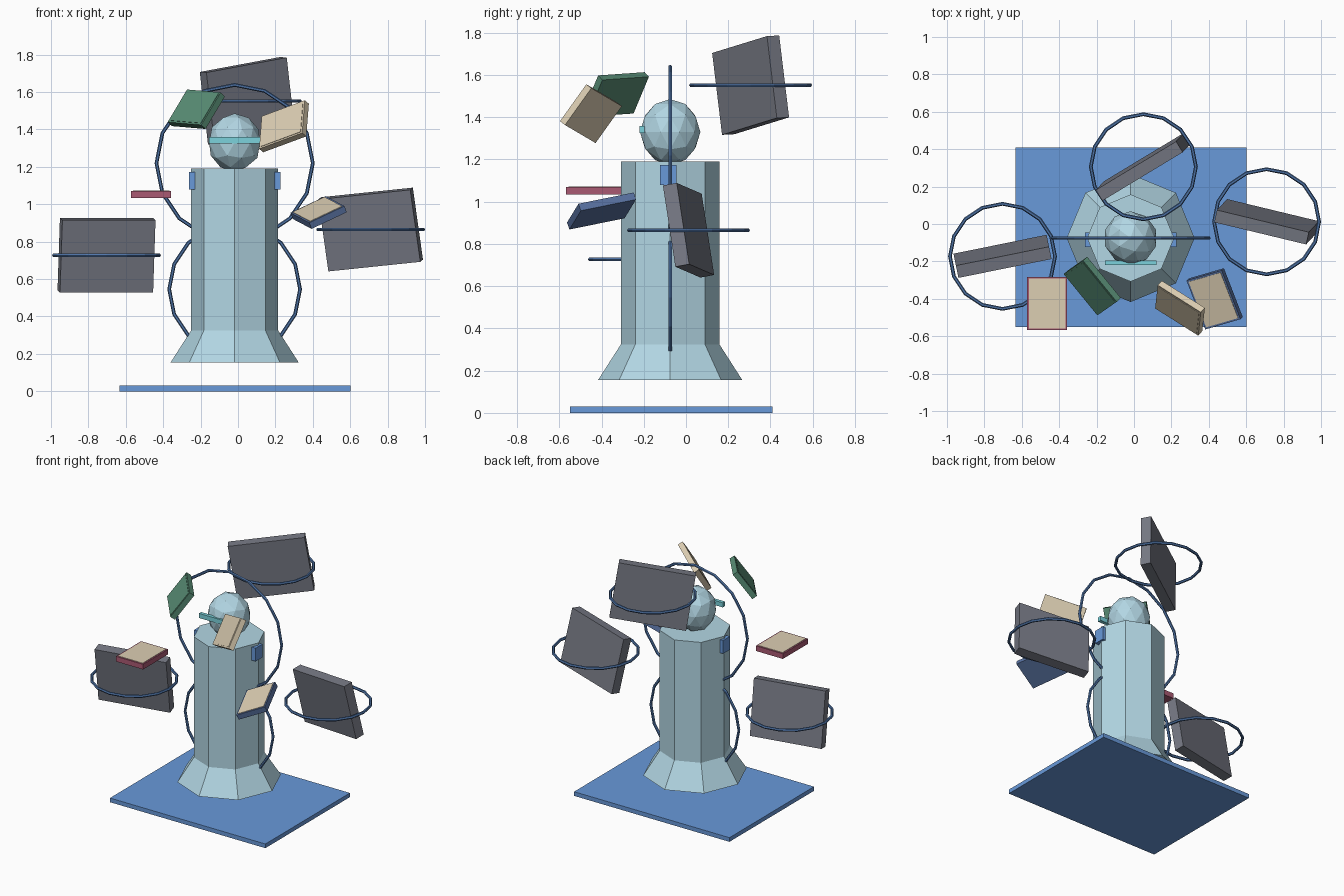
import bpy, bmesh, math
from mathutils import Matrix, Vector

if "Cube" in bpy.data.objects:
    bpy.data.objects.remove(bpy.data.objects["Cube"])


def mat(name, rgb):
    m = bpy.data.materials.new(name)
    m.diffuse_color = (*rgb, 1)
    m.use_nodes = True
    m.node_tree.nodes["Principled BSDF"].inputs["Base Color"].default_value = m.diffuse_color
    return m


PALE = mat("pale_blue", (0.45, 0.68, 0.78))
BLUE = mat("blue", (0.14, 0.32, 0.70))
WIRE = mat("ring_blue", (0.08, 0.18, 0.40))
CYAN = mat("cyan", (0.20, 0.65, 0.72))
SLATE = mat("slate", (0.18, 0.19, 0.23))
CREAM = mat("cream", (0.72, 0.62, 0.45))
GREEN = mat("green", (0.10, 0.27, 0.18))
RED = mat("red", (0.40, 0.10, 0.17))
NAVY = mat("navy", (0.10, 0.17, 0.36))


def finish(name, material):
    ob = bpy.context.object
    ob.name = name
    ob.data.materials.append(material)
    return ob


def box(name, centre, size, material, u=(1, 0, 0), v=(0, 1, 0)):
    """Box whose local x runs along u and local y along v (made square to u)."""
    u = Vector(u).normalized()
    v = Vector(v)
    v = (v - u * v.dot(u)).normalized()
    rot = Matrix((u, v, u.cross(v))).transposed().to_4x4()
    bpy.ops.mesh.primitive_cube_add(size=1)
    ob = finish(name, material)
    ob.data.transform(Matrix.Diagonal((*size, 1)))
    ob.matrix_world = Matrix.Translation(centre) @ rot
    return ob


def ring(name, centre, radius, upright=False):
    bpy.ops.mesh.primitive_torus_add(
        location=centre, rotation=(math.pi / 2 if upright else 0, 0, 0),
        major_radius=radius, minor_radius=0.01, major_segments=16, minor_segments=6)
    return finish(name, WIRE)


def book(name, centre, u, v, cover, page):
    box(name + "_cover", centre, (0.215, 0.285, 0.037), cover, u, v)
    n = Vector(u).cross(Vector(v)).normalized()
    box(name + "_page", Vector(centre) + n * 0.011, (0.195, 0.265, 0.02), page, u, v)


CX, CY = -0.018, -0.075

# floor plate
box("base_plate", (-0.015, -0.07, 0.015), (1.235, 0.96, 0.03), BLUE)

# eight-sided body with flared skirt
bm = bmesh.new()
loops = []
for r, z in ((0.342, 0.155), (0.233, 0.325), (0.233, 1.19)):
    loops.append([bm.verts.new((CX + r * math.cos(i * math.pi / 4),
                                CY + r * math.sin(i * math.pi / 4), z)) for i in range(8)])
for lo, hi in zip(loops, loops[1:]):
    for i in range(8):
        j = (i + 1) % 8
        bm.faces.new((lo[i], lo[j], hi[j], hi[i]))
bm.faces.new(loops[0][::-1])
bm.faces.new(loops[-1])
mesh = bpy.data.meshes.new("body")
bm.to_mesh(mesh)
bm.free()
mesh.materials.append(PALE)
bpy.context.collection.objects.link(bpy.data.objects.new("body", mesh))

# head and visor
bpy.ops.mesh.primitive_ico_sphere_add(subdivisions=2, radius=1,
                                      location=(CX, CY, 1.33), scale=(0.143, 0.143, 0.156))
finish("head", PALE)
box("visor", (CX, -0.208, 1.342), (0.275, 0.025, 0.033), CYAN)

# shoulder blocks
for side, s in (("left", -1), ("right", 1)):
    box("shoulder_" + side, (CX + s * 0.227, -0.085, 1.126), (0.036, 0.078, 0.095), BLUE)

# upright body rings
ring("upper_body_ring", (CX, CY, 1.22), 0.418, True)
ring("lower_body_ring", (CX, CY, 0.546), 0.35, True)

# floating slabs, each with a level ring round it
for name, c, u, h in (
        ("back", (0.05, 0.306, 1.552), (0.43, 0.26, 0.08), (-0.044, -0.047, 0.389)),
        ("left", (-0.703, -0.173, 0.727), (0.498, 0.101, 0), (0.013, -0.064, 0.39)),
        ("right", (0.709, 0.012, 0.865), (0.49, -0.118, 0.051), (-0.056, -0.06, 0.393))):
    box("slab_" + name, c, (0.508, 0.393, 0.068), SLATE, u, h)
    ring("slab_ring_" + name, c, 0.281)

# floating books
book("red_book", (-0.465, -0.425, 1.052), (1, 0, 0), (0, 1, 0), RED, CREAM)
book("blue_book", (0.431, -0.4, 0.956), (0.19, 0.055, 0.09), (-0.09, 0.255, 0.055), NAVY, CREAM)
book("green_book", (-0.223, -0.332, 1.508), (0.1, 0.07, 0.168), (-0.18, 0.22, 0.015), GREEN, GREEN)
book("cream_book", (0.246, -0.45, 1.417), (0.014, 0.125, 0.175), (-0.23, 0.145, -0.085), CREAM, CREAM)
